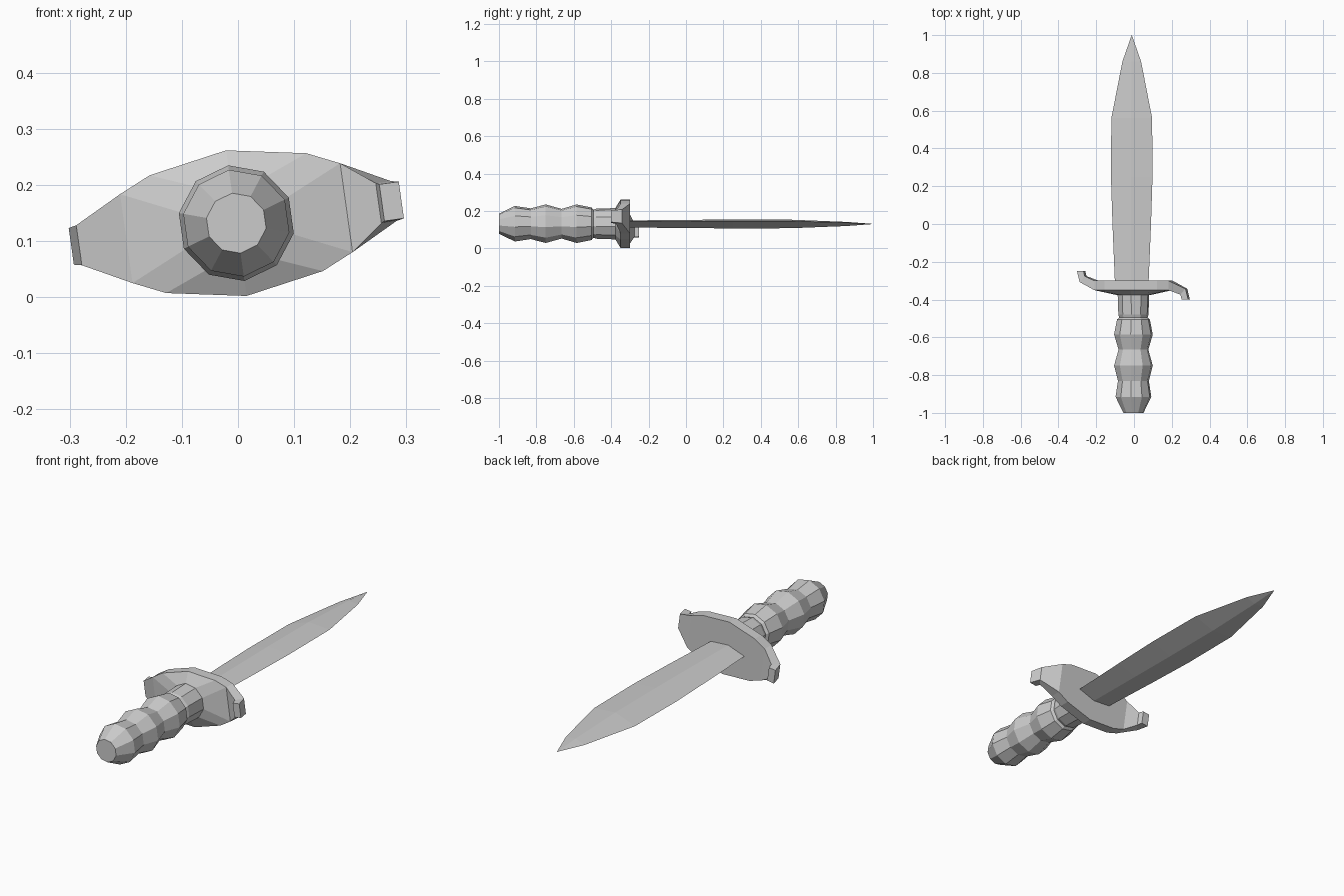
import bpy, bmesh
from math import cos, sin, pi, radians
from mathutils import Matrix

if "Cube" in bpy.data.objects:
    bpy.data.objects.remove(bpy.data.objects["Cube"])

# the whole dagger is rolled slightly about its long axis
ROLL = Matrix.Translation((-0.003, 0, 0.132)) @ Matrix.Rotation(radians(-8), 4, 'Y')


def finish(name, bm):
    bmesh.ops.remove_doubles(bm, verts=bm.verts, dist=1e-5)
    bmesh.ops.recalc_face_normals(bm, faces=bm.faces)
    bm.transform(ROLL)
    mesh = bpy.data.meshes.new(name)
    bm.to_mesh(mesh)
    bm.free()
    obj = bpy.data.objects.new(name, mesh)
    bpy.context.collection.objects.link(obj)
    return obj


def bridge(bm, a, b):
    n = len(a)
    for i in range(n):
        j = (i + 1) % n
        bm.faces.new((a[i], a[j], b[j], b[i]))


def loft(bm, rings):
    loops = [[bm.verts.new(p) for p in r] for r in rings]
    for a, b in zip(loops, loops[1:]):
        bridge(bm, a, b)
    bm.faces.new(loops[0])
    bm.faces.new(loops[-1])
    return loops


def decagon(y, r):
    return [(r * cos(pi / 2 - i * pi / 5), y, r * sin(pi / 2 - i * pi / 5)) for i in range(10)]


# grip: ten-sided, three swells, tapered pommel and straight neck
bm = bmesh.new()
grip = [(-1.0, 0.054), (-0.915, 0.096), (-0.83, 0.083), (-0.75, 0.104), (-0.665, 0.08),
        (-0.585, 0.104), (-0.505, 0.088), (-0.495, 0.076), (-0.48, 0.081), (-0.365, 0.085)]
loft(bm, [decagon(y, r) for y, r in grip])
finish("grip", bm)

# guard: lens-shaped plate with ends bent in opposite directions
# each section: front x, front y, back x, back y, half height
half = [(0.141, -0.30, 0.141, -0.35, 0.106), (0.198, -0.30, 0.198, -0.35, 0.080),
        (0.283, -0.343, 0.256, -0.374, 0.036), (0.297, -0.40, 0.262, -0.40, 0.033)]
other = [(-bx, -0.65 - by, -fx, -0.65 - fy, h) for fx, fy, bx, by, h in reversed(half)]
sections = other + [(0, -0.30, 0, -0.35, 0.131)] + half
bm = bmesh.new()
loops = loft(bm, [[(fx, fy, -h), (fx, fy, h), (bx, by, h), (bx, by, -h)]
                  for fx, fy, bx, by, h in sections])
# sloped facets rising from the plate's back to the grip
mid = loops[2:7]
rim = [s[2] for s in mid[2:]] + [s[3] for s in reversed(mid[2:])]
rim += [s[3] for s in reversed(mid[:2])] + [s[2] for s in mid[:2]]
rim_set = set(rim)
flat = [f for f in bm.faces if all(v in rim_set for v in f.verts)
        and all(abs(v.co.y + 0.35) < 1e-4 for v in f.verts)]
bmesh.ops.delete(bm, geom=flat, context='FACES_ONLY')
hub = [bm.verts.new(p) for p in decagon(-0.377, 0.086)]
# rim and hub both start at the top; the rim has five points per side
bridge(bm, rim, hub)
bm.faces.new(hub)
finish("guard", bm)

# blade: diamond section, widening slightly before the long point
bm = bmesh.new()
blade = [(-0.31, 0.090, 0.019), (0.0, 0.103, 0.022), (0.25, 0.111, 0.024), (0.56, 0.109, 0.023),
         (0.86, 0.050, 0.011), (1.0, 0.0005, 0.0005)]
cx = -0.009
loft(bm, [[(cx - w, y, 0), (cx, y, t), (cx + w, y, 0), (cx, y, -t)] for y, w, t in blade])
finish("blade", bm)
